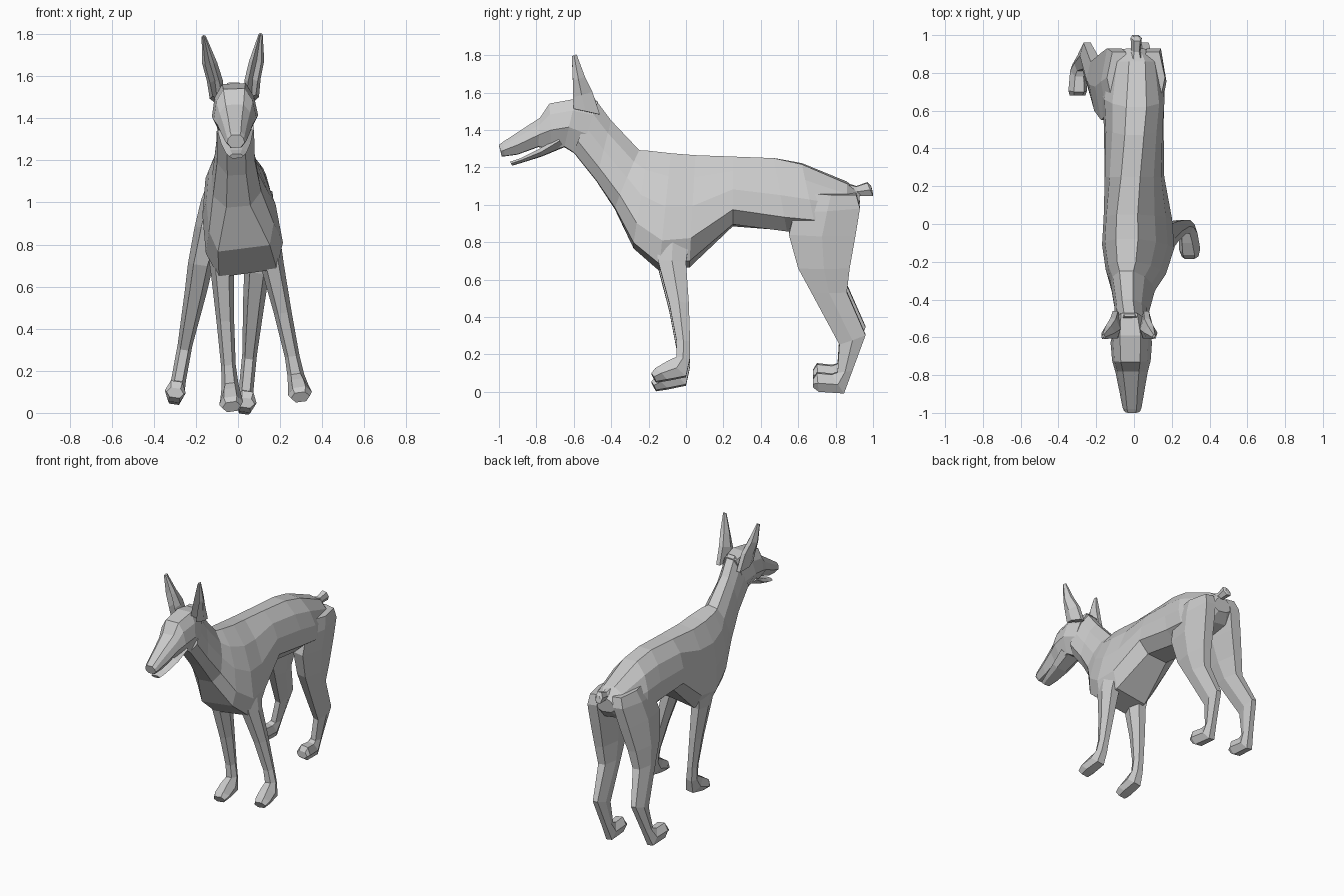
import bpy, bmesh
from math import sin, cos, radians


def bend_angle(y):
    # Trunk twist in degrees, interpolated along the spine
    keys = [(-0.5, 2), (-0.25, 8), (0.05, 8), (0.6, -3), (0.87, -8)]
    if y <= keys[0][0]:
        return keys[0][1]
    for (a, va), (b, vb) in zip(keys, keys[1:]):
        if y <= b:
            return va + (vb - va) * (y - a) / (b - a)
    return keys[-1][1]


def loft(name, rings, section, angle=None, side=1):
    """Ring = (yA, zA, yB, zB, centre x, half width[, end width factor]).
    Section = (fraction from A to B, width factor) down one side."""
    bm = bmesh.new()
    loops = []
    for ya, za, yb, zb, cx, hw, *end in rings:
        half = list(section)
        if end:
            half[-1] = (half[-1][0], end[0])
        full = half + [(t, -w) for t, w in reversed(half)]
        loop = []
        for t, w in full:
            x = side * (cx + w * hw)
            y, z = ya + (yb - ya) * t, za + (zb - za) * t
            a = radians(bend_angle(y) if angle is None else angle)
            loop.append(bm.verts.new((x * cos(a) - (z - 1) * sin(a), y,
                                      1 + (z - 1) * cos(a) + x * sin(a))))
        loops.append(loop)
    n = len(loops[0])
    for p, q in zip(loops, loops[1:]):
        for i in range(n):
            j = (i + 1) % n
            bm.faces.new((p[i], p[j], q[j], q[i]))
    bm.faces.new(loops[0])
    bm.faces.new(loops[-1])
    bmesh.ops.remove_doubles(bm, verts=bm.verts, dist=0.0005)
    bmesh.ops.recalc_face_normals(bm, faces=bm.faces)
    me = bpy.data.meshes.new(name)
    bm.to_mesh(me)
    bm.free()
    ob = bpy.data.objects.new(name, me)
    bpy.context.collection.objects.link(ob)
    return ob


TRUNK = [(0, .32), (.22, .74), (.5, .95), (.8, 1), (1, .5)]
HEAD = [(0, .5), (.25, .85), (.6, 1), (1, .5)]
LIMB = [(0, .55), (.5, 1), (1, .55)]
EAR = [(.5, 0), (0, .6), (.45, 1), (1, .4)]

# Neck, chest, belly and rump
loft("body", [
    (-.49, 1.57, -.60, 1.28, 0, .088),
    (-.40, 1.45, -.48, 1.13, 0, .09),
    (-.25, 1.29, -.38, .98, 0, .115),
    (-.20, 1.285, -.28, .78, 0, .155, .8),
    (-.08, 1.27, -.14, .66, 0, .185, .75),
    (.05, 1.26, .02, .68, 0, .175, .7),
    (.25, 1.255, .25, .89, 0, .158),
    (.47, 1.25, .54, .86, 0, .158),
    (.62, 1.22, .70, .86, 0, .168),
    (.86, 1.12, .86, .90, 0, .135),
    (.93, 1.06, .92, .96, 0, .07)], TRUNK)

# Skull and upper muzzle
loft("head", [
    (-.47, 1.55, -.57, 1.26, 0, .085),
    (-.59, 1.565, -.65, 1.31, 0, .11),
    (-.73, 1.54, -.72, 1.30, 0, .102),
    (-.78, 1.465, -.79, 1.31, 0, .085),
    (-.88, 1.40, -.90, 1.27, 0, .065),
    (-.98, 1.335, -.97, 1.26, 0, .05),
    (-1.0, 1.32, -.985, 1.26, 0, .042)], HEAD)

# Lower jaw
loft("jaw", [
    (-.70, 1.37, -.65, 1.31, 0, .085),
    (-.78, 1.30, -.77, 1.26, 0, .07),
    (-.88, 1.25, -.88, 1.225, 0, .05),
    (-.94, 1.23, -.93, 1.21, 0, .035)], LIMB)

# Docked tail
loft("tail", [
    (.84, 1.12, .87, 1.02, 0, .045),
    (.91, 1.10, .93, 1.05, 0, .025),
    (.97, 1.12, 1.0, 1.05, 0, .03),
    (.99, 1.10, 1.0, 1.06, 0, .018)], LIMB, -8)

for side, label in ((1, "right"), (-1, "left")):
    # Pointed, hollow ears
    loft("ear_" + label, [
        (-.60, 1.51, -.46, 1.48, .082, .035),
        (-.605, 1.57, -.50, 1.60, .09, .038),
        (-.605, 1.66, -.54, 1.68, .112, .036),
        (-.61, 1.79, -.585, 1.80, .135, .01)], EAR, 2, side)
    # Front leg and paw
    loft("front_leg_" + label, [
        (-.17, .86, .03, .86, .115, .06),
        (-.15, .68, 0, .67, .12, .055),
        (-.09, .45, .015, .45, .138, .042),
        (-.05, .24, .022, .24, .153, .035),
        (-.05, .155, .02, .14, .158, .04),
        (-.10, .13, 0, .05, .162, .05),
        (-.165, .09, -.10, .03, .165, .057),
        (-.185, .065, -.16, .02, .165, .045)], LIMB, 8, side)
    # Thigh, hock and hind paw
    loft("hind_leg_" + label, [
        (.64, 1.08, .91, 1.07, .09, .065),
        (.58, .98, .93, 1.00, .105, .07),
        (.55, .86, .905, .85, .118, .07),
        (.60, .68, .875, .68, .135, .06),
        (.67, .55, .86, .55, .14, .052),
        (.82, .27, .96, .32, .155, .035),
        (.81, .12, .89, .13, .162, .035),
        (.78, .11, .845, .008, .167, .042),
        (.70, .118, .71, .018, .17, .05),
        (.68, .085, .68, .04, .17, .042)], LIMB, -8, side)
